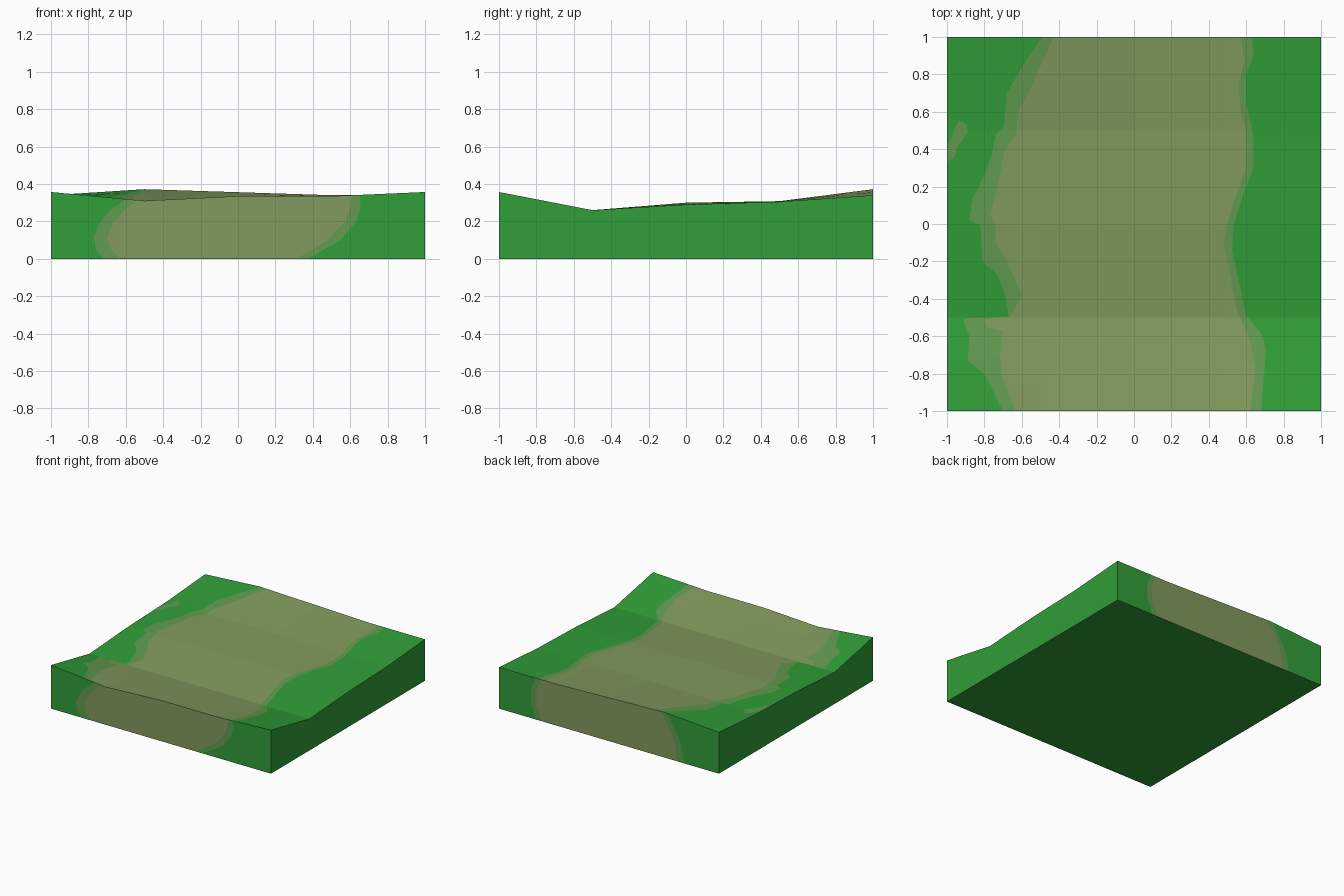
import bpy, bmesh

if "Cube" in bpy.data.objects:
    bpy.data.objects.remove(bpy.data.objects["Cube"])

def lin(c):
    return c / 12.92 if c <= 0.04045 else ((c + 0.055) / 1.055) ** 2.4

def material(name, rgb):
    m = bpy.data.materials.new(name)
    m.diffuse_color = [lin(c) for c in rgb] + [1]
    m.use_nodes = True
    m.node_tree.nodes["Principled BSDF"].inputs["Base Color"].default_value = m.diffuse_color
    return m

MATS = [material("grass green", (0.19, 0.62, 0.22)),
        material("worn grass", (0.385, 0.61, 0.315)),
        material("dirt path", (0.51, 0.605, 0.365))]
GRASS, WORN, DIRT = 0, 1, 2

# Ground heights: rows run from front to back, columns from left to right
HEIGHTS = [(.357, .31, .335, .335, .357),
           (.26, .26, .26, .26, .26),
           (.29, .30, .30, .295, .29),
           (.305, .308, .308, .306, .305),
           (.34, .372, .356, .34, .34)]

def height(x, y):
    u, v = (x + 1) * 2, (y + 1) * 2
    i, j = min(3, max(0, int(u))), min(3, max(0, int(v)))
    u, v = u - i, v - j
    a = HEIGHTS[j][i] * (1 - u) + HEIGHTS[j][i + 1] * u
    b = HEIGHTS[j + 1][i] * (1 - u) + HEIGHTS[j + 1][i + 1] * u
    return a * (1 - v) + b * v

def sample(curve, t):
    """Position of a colour border at t; curve is (t, s) pairs in rising t."""
    if t <= curve[0][0]:
        return curve[0][1]
    for (t0, s0), (t1, s1) in zip(curve, curve[1:]):
        if t <= t1:
            return s0 + (s1 - s0) * (t - t0) / (t1 - t0)
    return curve[-1][1]

def panel(name, curves, colours, place, lo=0.0, splits=()):
    """Flat (s, t) sheet cut along colour borders, then moved into place."""
    curves = [[(0, -1)]] + curves + [[(0, 1)]]
    rows = sorted({lo, 1.0, *splits, *(p[0] for c in curves for p in c if lo < p[0] < 1)})
    bm = bmesh.new()
    grid = [[bm.verts.new((sample(c, t), t, 0)) for c in curves] for t in rows]
    for r0, r1 in zip(grid, grid[1:]):
        for k, colour in enumerate(colours):
            f = bm.faces.new((r0[k], r0[k + 1], r1[k + 1], r1[k]))
            f.material_index = colour
    bmesh.ops.remove_doubles(bm, verts=bm.verts, dist=1e-5)
    for s in (-.5, 0, .5):      # cut at the terrain's grid lines
        bmesh.ops.bisect_plane(bm, geom=bm.verts[:] + bm.edges[:] + bm.faces[:],
                               plane_co=(s, 0, 0), plane_no=(1, 0, 0))
    for v in bm.verts:
        v.co = place(v.co.x, v.co.y)
    me = bpy.data.meshes.new(name)
    bm.to_mesh(me)
    bm.free()
    for m in MATS:
        me.materials.append(m)
    bpy.context.collection.objects.link(bpy.data.objects.new(name, me))

BANDS = [GRASS, WORN, DIRT, WORN, GRASS]

# Top surface: path borders as (y, x), plus a small bare patch on the left
patch_left = [(.33, -1), (.42, -1), (.44, -.985), (.53, -.95), (.55, -.93), (.56, -1)]
patch_right = [(.33, -1), (.36, -.96), (.42, -.94), (.49, -.89), (.53, -.895), (.55, -.92), (.56, -1)]
outer_left = [(-1, -.70), (-.8, -.80), (-.73, -.89), (-.6, -.88), (-.54, -.905), (-.505, -.91),
              (-.495, -.67), (-.38, -.69), (-.27, -.73), (-.2, -.81), (-.01, -.82), (.02, -.88),
              (.13, -.865), (.26, -.80), (.37, -.76), (.48, -.74), (.52, -.695), (.7, -.68),
              (.87, -.58), (1, -.49)]
inner_left = [(-1, -.635), (-.83, -.70), (-.7, -.72), (-.57, -.70), (-.55, -.79), (-.51, -.80),
              (-.495, -.66), (-.38, -.60), (-.22, -.67), (-.1, -.74), (0, -.74), (.05, -.77),
              (.2, -.73), (.4, -.69), (.48, -.63), (.6, -.62), (.72, -.555), (1, -.43)]
inner_right = [(-1, .62), (-.78, .65), (-.62, .62), (-.46, .55), (-.1, .48), (.05, .51),
               (.3, .60), (.5, .60), (.6, .57), (.74, .56), (.88, .59), (1, .57)]
outer_right = [(-1, .68), (-.68, .705), (-.6, .69), (-.49, .60), (-.14, .525), (0, .535),
               (.15, .58), (.3, .64), (.45, .64), (.66, .60), (.8, .60), (.9, .64), (1, .63)]
panel("ground_top", [patch_left, patch_right, outer_left, inner_left, inner_right, outer_right],
      [GRASS, WORN] + BANDS, lambda s, t: (s, t, height(s, t)), -1.0, (-.5, 0, .5))

# Front and back walls: path borders as (height fraction, sideways)
front = [[(0, -.72), (.15, -.76), (.35, -.77), (.6, -.735), (.8, -.68), (1, -.60)],
         [(0, -.63), (.15, -.68), (.35, -.70), (.6, -.665), (.8, -.61), (1, -.54)],
         [(0, .31), (.15, .40), (.3, .48), (.6, .575), (.8, .60), (1, .61)],
         [(0, .38), (.15, .46), (.3, .55), (.6, .635), (.8, .655), (1, .65)]]
back = [[(0, -.66), (.4, -.71), (.7, -.71), (1, -.67)],
        [(0, -.61), (.4, -.66), (.7, -.66), (1, -.62)],
        [(0, .62), (.4, .60), (.7, .55), (1, .46)],
        [(0, .68), (.4, .66), (.7, .60), (1, .52)]]
panel("front_wall", front, BANDS, lambda s, t: (s, -1, t * height(s, -1)))
panel("back_wall", back, BANDS, lambda s, t: (-s, 1, t * height(-s, 1)))

# Plain side walls and underside
panel("right_wall", [], [GRASS], lambda s, t: (1, s, t * height(1, s)))
panel("left_wall", [], [GRASS], lambda s, t: (-1, -s, t * height(-1, -s)))
panel("underside", [], [GRASS], lambda s, t: (-s, t, 0), -1.0)
